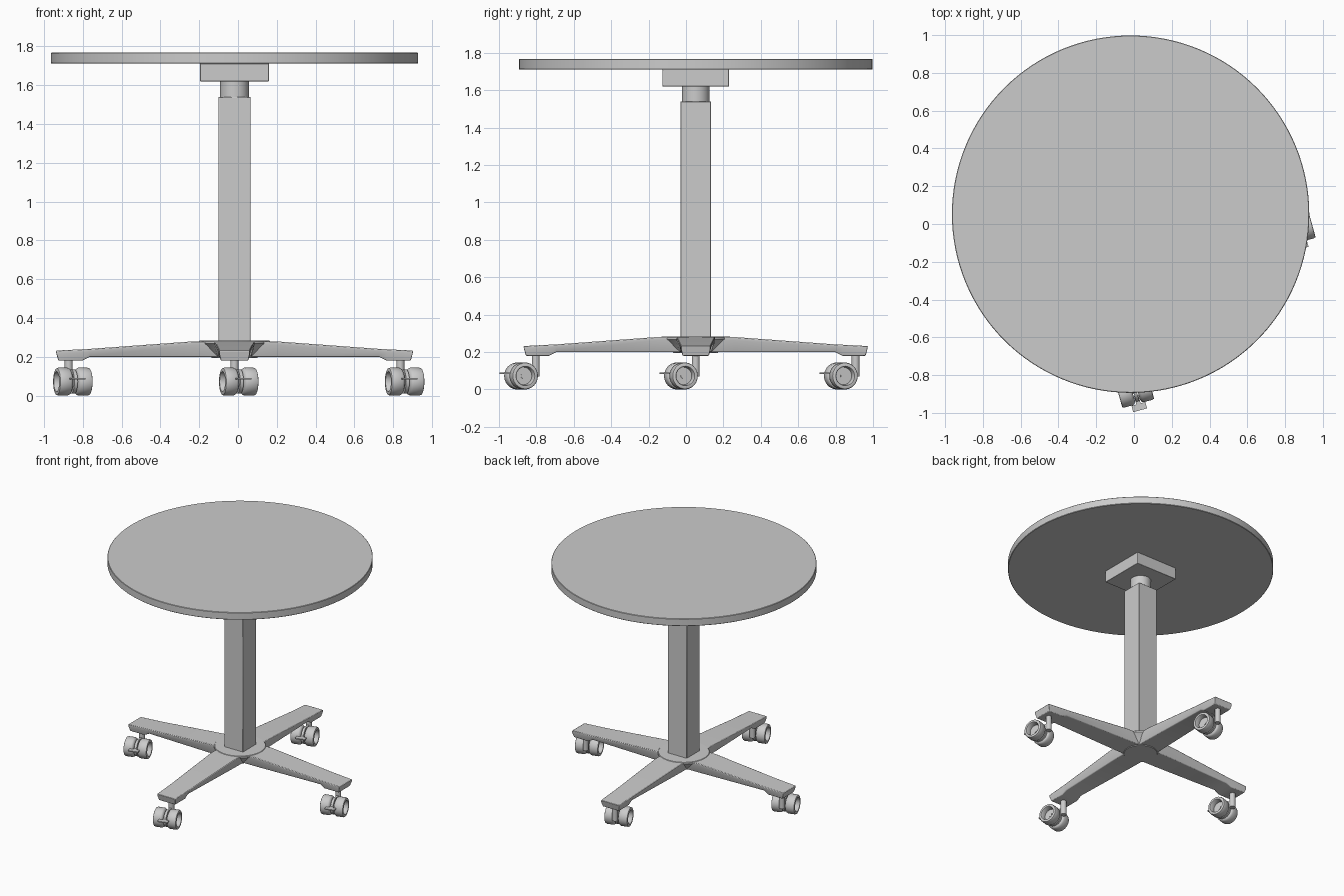
import bpy, bmesh, math
from mathutils import Matrix, Vector

if "Cube" in bpy.data.objects:
    bpy.data.objects.remove(bpy.data.objects["Cube"])

CX, CY = -0.018, 0.052          # axis of the column and table top
REACH = 0.855                   # caster stem distance from the axis
YAW = math.radians(15.5)        # all casters swivelled the same way


def finish(name, bm, smooth=True, bevel=0.0):
    bmesh.ops.recalc_face_normals(bm, faces=bm.faces)
    me = bpy.data.meshes.new(name)
    bm.to_mesh(me)
    bm.free()
    ob = bpy.data.objects.new(name, me)
    bpy.context.collection.objects.link(ob)
    if bevel:
        m = ob.modifiers.new("edge", 'BEVEL')
        m.width, m.segments, m.limit_method = bevel, 2, 'ANGLE'
    if smooth:
        bpy.ops.object.select_all(action='DESELECT')
        ob.select_set(True)
        bpy.context.view_layer.objects.active = ob
        bpy.ops.object.shade_smooth_by_angle(angle=math.radians(35))
    return ob


def lathe(bm, profile, matrix, n=48):
    # profile of (radius, height) revolved round local z
    rings = []
    for r, h in profile:
        k = 1 if r == 0 else n
        rings.append([bm.verts.new(matrix @ Vector((r * math.cos(2 * math.pi * i / n),
                      r * math.sin(2 * math.pi * i / n), h))) for i in range(k)])
    for a, b in zip(rings, rings[1:]):
        for i in range(n):
            j = (i + 1) % n
            q = [a[i % len(a)], a[j % len(a)], b[j % len(b)], b[i % len(b)]]
            bm.faces.new(list(dict.fromkeys(q)))


def box(bm, lo, hi, matrix):
    c = [(a + b) / 2 for a, b in zip(lo, hi)]
    s = [b - a for a, b in zip(lo, hi)]
    bmesh.ops.create_cube(bm, size=1, matrix=matrix @ Matrix.Translation(c) @ Matrix.Diagonal((*s, 1)))


def lathe_part(name, profile, n=48):
    bm = bmesh.new()
    lathe(bm, profile, AXIS, n)
    return finish(name, bm)


def box_part(name, half, z0, z1, bevel):
    bm = bmesh.new()
    box(bm, (-half, -half, z0), (half, half, z1), AXIS)
    return finish(name, bm, bevel=bevel)


AXIS = Matrix.Translation((CX, CY, 0))

# Round top, mounting block and telescopic column
lathe_part("table_top", [(0, 1.711), (0.943, 1.711), (0.946, 1.714), (0.946, 1.765),
                         (0.943, 1.768), (0, 1.768)], 128)
box_part("mounting_block", 0.178, 1.62, 1.712, 0.003)
lathe_part("inner_column", [(0, 1.50), (0.074, 1.50), (0.074, 1.63), (0, 1.63)])
box_part("outer_column", 0.082, 0.21, 1.54, 0.004)

# Hub where the arms meet
lathe_part("base_hub", [(0, 0.195), (0.118, 0.195), (0.122, 0.202), (0.178, 0.262),
                        (0.185, 0.268), (0.185, 0.279), (0.181, 0.283), (0, 0.283)], 64)

# Arm stations: distance, top half width, top z, rim z, bottom half width, bottom z
STATIONS = [(0.0, 0.105, 0.28, 0.262, 0.088, 0.20),
            (0.21, 0.103, 0.28, 0.262, 0.084, 0.20),
            (0.745, 0.083, 0.241, 0.227, 0.066, 0.20),
            (0.785, 0.082, 0.239, 0.222, 0.070, 0.18),
            (0.92, 0.078, 0.232, 0.215, 0.070, 0.18)]


def base_arm(name, angle):
    bm = bmesh.new()
    m = AXIS @ Matrix.Rotation(angle, 4, 'Z')
    rings = []
    for s, w, zt, zr, wb, zb in STATIONS:
        sb = s - 0.012 if s > 0.9 else s
        pts = [(s, w, zt), (s, w, zr), (sb, wb, zb), (sb, -wb, zb), (s, -w, zr), (s, -w, zt)]
        rings.append([bm.verts.new(m @ Vector(p)) for p in pts])
    for a, b in zip(rings, rings[1:]):
        for i in range(6):
            j = (i + 1) % 6
            bm.faces.new((a[i], a[j], b[j], b[i]))
    bm.faces.new(rings[0])
    bm.faces.new(rings[-1][::-1])
    finish(name, bm, bevel=0.004)


# One wheel: rounded tread with a recessed outer face
WHEEL = [(0, 0), (0.055, 0), (0.066, 0.006), (0.072, 0.016), (0.072, 0.064), (0.069, 0.072),
         (0.065, 0.074), (0.052, 0.074), (0.049, 0.070), (0.047, 0.032), (0, 0.032)]


def caster(name, angle):
    stem = Vector((CX + REACH * math.cos(angle), CY + REACH * math.sin(angle), 0))
    m = Matrix.Translation(stem) @ Matrix.Rotation(YAW, 4, 'Z')
    axle = m @ Matrix.Translation((0, -0.082, 0.072))
    # twin wheels
    bm = bmesh.new()
    for side in (1, -1):
        lathe(bm, WHEEL, axle @ Matrix.Translation((side * 0.0135, 0, 0))
              @ Matrix.Rotation(side * math.pi / 2, 4, 'Y'), 40)
    finish(name + "_wheels", bm)
    # stem, centre disc, web and axle
    bm = bmesh.new()
    lathe(bm, [(0, 0.07), (0.021, 0.07), (0.021, 0.185), (0, 0.185)], m, 24)
    turn = axle @ Matrix.Rotation(math.pi / 2, 4, 'Y')
    lathe(bm, [(0, -0.009), (0.062, -0.009), (0.062, 0.009), (0, 0.009)], turn, 40)
    lathe(bm, [(0, -0.05), (0.014, -0.05), (0.014, 0.05), (0, 0.05)], turn, 20)
    box(bm, (-0.009, -0.06, 0.07), (0.009, 0, 0.125), m)
    finish(name + "_body", bm)
    # brake lever
    bm = bmesh.new()
    box(bm, (-0.038, -0.19, 0.083), (0.038, -0.155, 0.091), m)
    box(bm, (-0.012, -0.16, 0.083), (0.012, -0.11, 0.091), m)
    finish(name + "_brake_lever", bm)


for side, a in (("right", 0), ("back", 90), ("left", 180), ("front", 270)):
    base_arm(side + "_arm", math.radians(a))
    caster(side + "_caster", math.radians(a))
